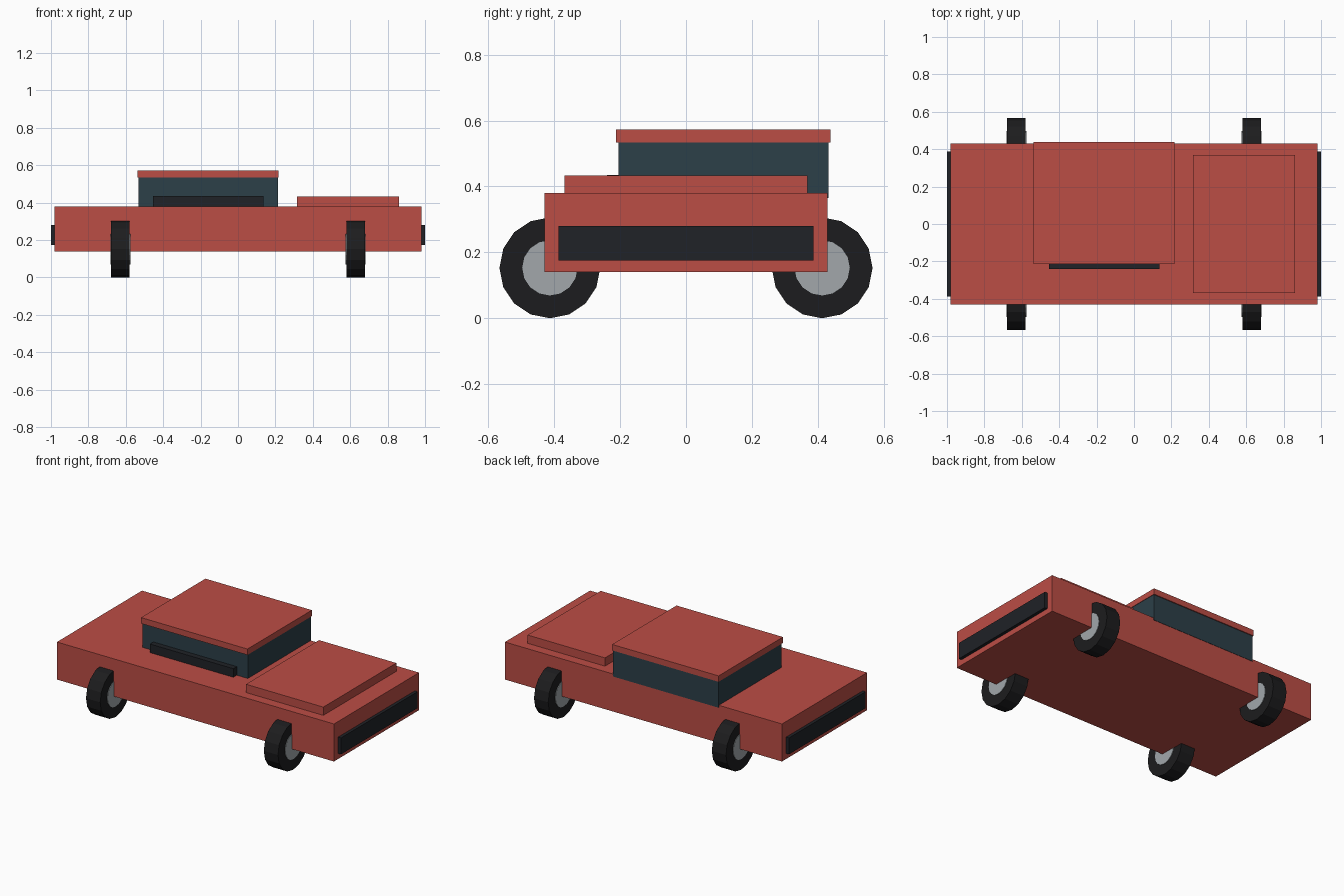
import bpy
from math import pi

if "Cube" in bpy.data.objects:
    bpy.data.objects.remove(bpy.data.objects["Cube"])


def material(name, color):
    m = bpy.data.materials.new(name)
    m.diffuse_color = (*color, 1)
    m.use_nodes = True
    m.node_tree.nodes["Principled BSDF"].inputs["Base Color"].default_value = m.diffuse_color
    return m


RED = material("red_paint", (0.50, 0.075, 0.06))
GLASS = material("dark_glass", (0.025, 0.05, 0.065))
TRIM = material("black_trim", (0.014, 0.016, 0.02))
RUBBER = material("rubber", (0.012, 0.012, 0.013))
METAL = material("hub_metal", (0.36, 0.39, 0.41))


def box(name, x, y, z, mat):
    """Box from (min, max) ranges on each axis."""
    bpy.ops.mesh.primitive_cube_add(size=1, location=[(a + b) / 2 for a, b in (x, y, z)])
    o = bpy.context.object
    o.name = name
    o.scale = [b - a for a, b in (x, y, z)]
    bpy.ops.object.transform_apply(location=False, rotation=False, scale=True)
    o.data.materials.append(mat)


def disc(name, loc, radius, width, mat):
    """Low-poly cylinder lying along x."""
    bpy.ops.mesh.primitive_cylinder_add(vertices=16, radius=radius, depth=width,
                                        location=loc, rotation=(0, pi / 2, 0))
    o = bpy.context.object
    o.name = name
    o.data.materials.append(mat)


# Body, raised hood panel, cabin and roof
box("body", (-0.98, 0.98), (-0.43, 0.43), (0.14, 0.38), RED)
box("hood", (0.315, 0.862), (-0.369, 0.369), (0.37, 0.433), RED)
box("cabin_glass", (-0.533, 0.213), (-0.205, 0.432), (0.365, 0.535), GLASS)
box("roof", (-0.537, 0.216), (-0.213, 0.438), (0.534, 0.572), RED)

# Dark strip at the base of the cabin
box("cabin_strip", (-0.455, 0.135), (-0.24, -0.20), (0.375, 0.435), TRIM)

# Bumpers at both ends
box("bumper_right", (0.96, 1.0), (-0.387, 0.387), (0.175, 0.28), TRIM)
box("bumper_left", (-1.0, -0.96), (-0.387, 0.387), (0.175, 0.28), TRIM)

# Four wheels with hubs, axles along x
R = 0.153
for sx, side in ((-1, "left"), (1, "right")):
    for sy, end in ((-1, "front"), (1, "back")):
        loc = (sx * 0.629, sy * 0.413, R)
        disc(f"tyre_{end}_{side}", loc, R, 0.10, RUBBER)
        disc(f"hub_{end}_{side}", loc, 0.084, 0.107, METAL)
